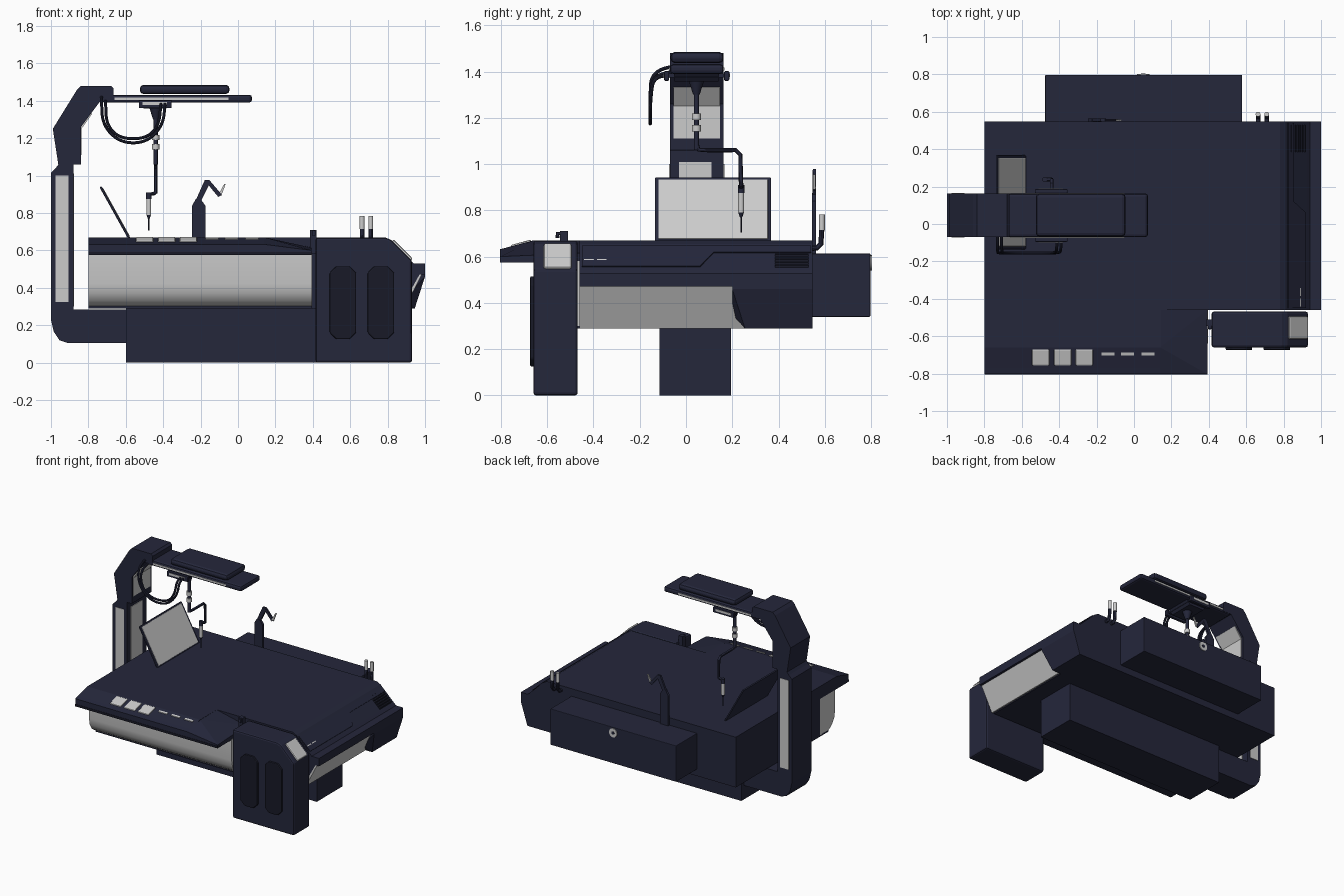
import bpy, bmesh, math
from mathutils import Vector

if "Cube" in bpy.data.objects:
    bpy.data.objects.remove(bpy.data.objects["Cube"])


def material(name, rgb):
    m = bpy.data.materials.new(name)
    m.diffuse_color = (*rgb, 1)
    m.use_nodes = True
    m.node_tree.nodes["Principled BSDF"].inputs["Base Color"].default_value = m.diffuse_color
    return m


NAVY = material("navy", (0.018, 0.02, 0.044))
DARK = material("dark_navy", (0.009, 0.010, 0.02))


def finish(name, bm, mat=NAVY, bevel=0, seg=2, smooth=False):
    bmesh.ops.recalc_face_normals(bm, faces=bm.faces)
    me = bpy.data.meshes.new(name)
    bm.to_mesh(me)
    bm.free()
    ob = bpy.data.objects.new(name, me)
    bpy.context.collection.objects.link(ob)
    if mat:
        me.materials.append(mat)
    if bevel:
        b = ob.modifiers.new("bevel", 'BEVEL')
        b.width, b.segments, b.limit_method = bevel, seg, 'ANGLE'
    if smooth:
        bpy.context.view_layer.objects.active = ob
        ob.select_set(True)
        bpy.ops.object.shade_smooth_by_angle(angle=math.radians(35))
        ob.select_set(False)
    return ob


def prism(name, pts, axis, a, b, mat=NAVY, **kw):
    """Extrude a profile along an axis: x takes (y,z), y takes (x,z)."""
    bm = bmesh.new()
    place = {'x': lambda p, t: (t, p[0], p[1]), 'y': lambda p, t: (p[0], t, p[1])}[axis]
    f = bm.faces.new([bm.verts.new(place(p, a)) for p in pts])
    r = bmesh.ops.extrude_face_region(bm, geom=[f])
    move = Vector((b - a, 0, 0)) if axis == 'x' else Vector((0, b - a, 0))
    bmesh.ops.translate(bm, vec=move, verts=[v for v in r['geom'] if isinstance(v, bmesh.types.BMVert)])
    return finish(name, bm, mat, **kw)


def box(name, x0, x1, y0, y1, z0, z1, mat=NAVY, **kw):
    return prism(name, [(x0, z0), (x1, z0), (x1, z1), (x0, z1)], 'y', y0, y1, mat, **kw)


def hull(name, pts, mat=NAVY, **kw):
    bm = bmesh.new()
    bmesh.ops.convex_hull(bm, input=[bm.verts.new(p) for p in pts])
    return finish(name, bm, mat, **kw)


def rod(name, p, q, r1, r2=None, mat=NAVY, n=20):
    p, q = Vector(p), Vector(q)
    bm = bmesh.new()
    bmesh.ops.create_cone(bm, cap_ends=True, segments=n, radius1=r1,
                          radius2=r1 if r2 is None else r2, depth=(q - p).length)
    bm.transform((q - p).to_track_quat('Z', 'Y').to_matrix().to_4x4())
    bmesh.ops.translate(bm, vec=(p + q) / 2, verts=bm.verts)
    return finish(name, bm, mat, smooth=True)


def tube(name, pts, r, kind='POLY', mat=NAVY):
    cu = bpy.data.curves.new(name, 'CURVE')
    cu.dimensions, cu.bevel_depth, cu.bevel_resolution, cu.use_fill_caps = '3D', r, 3, True
    s = cu.splines.new(kind)
    s.points.add(len(pts) - 1)
    for sp, p in zip(s.points, pts):
        sp.co = (*p, 1)
    if kind == 'NURBS':
        s.use_endpoint_u, s.order_u, s.resolution_u = True, 3, 8
    tmp = bpy.data.objects.new(name + "_path", cu)
    bpy.context.collection.objects.link(tmp)
    me = bpy.data.meshes.new_from_object(tmp.evaluated_get(bpy.context.evaluated_depsgraph_get()))
    bpy.data.objects.remove(tmp)
    bm = bmesh.new()
    bm.from_mesh(me)
    return finish(name, bm, mat, smooth=True)


def slope_z(x):
    """Height of the sloped right edge."""
    return 0.66 - (x - 0.80) * 0.93


# Table body, with sloped right edge and shelf
prism("table_body", [(-.8, .29), (-.8, .67), (.78, .67), (.81, .655), (.925, .545), (.94, .53),
                     (1, .53), (1, .47), (.97, .47), (.87, .29)], 'y', -.46, .547)
prism("end_light_panel", [(.88, .29), (.89, .29), (.985, .475), (.96, .475)], 'y', -.46, .25, None)
hull("end_corner_block", [(x, y, z) for x, z, y0 in ((1, .53, .2), (1, .46, .2), (.945, .29, .255), (.8, .29, .255),
                                                     (.9, .53, .2), (.9, .35, .2)) for y in (y0, .547)])
# Raised stepped panel on the sloped edge
bm = bmesh.new()
outline = [(-.45, .91), (.06, .91), (.12, .845), (.54, .845), (.54, .815), (-.45, .815)]
f = bm.faces.new([bm.verts.new((x, y, slope_z(x) - .01)) for y, x in outline])
r = bmesh.ops.extrude_face_region(bm, geom=[f])
bmesh.ops.translate(bm, vec=(.01, 0, .012), verts=[v for v in r['geom'] if isinstance(v, bmesh.types.BMVert)])
finish("edge_step_panel", bm)
for i in range(7):
    x = .835 + i * .0125
    box("vent_slat", x, x + .006, .385, .53, slope_z(x) - .02, slope_z(x) + .006, DARK)
for y in (-.44, -.385):
    prism("edge_button", [(.885, .57), (.888, .59), (.912, .565), (.91, .55)], 'y', y, y + .042, None)

# Front ledge and the light apron beneath
edge = [(-.803, .575), (-.803, .632), (-.77, .64), (-.66, .67), (-.46, .67), (-.46, .575)]
prism("front_ledge", edge, 'x', -.8, .145)
hull("front_ledge_ramp", [(.14, y, z) for y, z in edge] +
     [(.392, y, z) for y, z in ((-.803, .575), (-.803, .6), (-.46, .615), (-.46, .575))])
box("ledge_trim", -.8, .392, -.805, -.77, .575, .592, DARK)
prism("front_apron", [(-.64, .58), (-.64, .42), (-.63, .37), (-.605, .33), (-.57, .305), (-.54, .3),
                      (-.45, .3), (-.45, .58)], 'x', -.8, .395, None, smooth=True)
box("apron_base_trim", -.8, .395, -.56, -.45, .29, .303)
for x in (-.545, -.427, -.312):
    prism("ledge_button", [(-.757, .638), (-.757, .65), (-.67, .674), (-.67, .66)], 'x', x, x + .092, None, bevel=.006)
for x in (-.175, -.07, .04):
    prism("ledge_dash", [(-.702, .65), (-.702, .664), (-.687, .668), (-.687, .655)], 'x', x, x + .07, None)

# Central foot
box("foot", -.6, .74, -.115, .195, 0, .3)

# Right front pedestal
prism("pedestal", [(.415, 0), (.93, 0), (.93, .545), (.82, .655), (.79, .668), (.415, .668)], 'y', -.66, -.468, bevel=.012)
for x in (.49, .693):
    w, c = .142, .035
    prism("pedestal_pad", [(x + c, .125), (x + w - c, .125), (x + w, .125 + c), (x + w, .515 - c),
                           (x + w - c, .515), (x + c, .515), (x, .515 - c), (x, .125 + c)], 'y', -.674, -.64, DARK, bevel=.006)
prism("pedestal_screen", [(.82, .64), (.83, .66), (.934, .556), (.92, .54)], 'y', -.615, -.495, None, bevel=.008)
tube("pedestal_hook", [(.405, -.53, .6), (.405, -.53, .7), (.405, -.555, .7), (.405, -.555, .68)], .01)
box("hook_plate", .385, .42, -.545, -.51, .58, .71)

# Left column: foot, post and leaning head
Y0, Y1 = -.07, .163
prism("column_post", [(-.6, .105), (-.91, .105), (-.955, .12), (-.985, .165), (-1, .23), (-1, 1.015), (-.975, 1.04),
                      (-.96, 1.06), (-.88, 1.06), (-.88, .285), (-.6, .285)], 'y', Y0, Y1)
prism("column_head", [(-.96, 1.055), (-.99, 1.25), (-.86, 1.46), (-.84, 1.48), (-.68, 1.48), (-.665, 1.465), (-.665, 1.4),
                      (-.735, 1.4), (-.84, 1.26), (-.84, 1.06)], 'y', Y0, Y1)
box("column_light_strips", -.975, -.905, Y0 - .003, Y1 + .003, .325, 1.0, None)
box("column_inner_strip", -.89, -.876, -.03, .11, .3, 1.01, None)
box("head_light_panel", -.85, -.837, -.055, .147, 1.11, 1.255, None)
prism("head_light_slope", [(-.85, 1.25), (-.837, 1.25), (-.78, 1.33), (-.79, 1.34)], 'y', -.055, .147, None)

# Overhead arm
box("overhead_arm", -.73, .075, Y0, Y1, 1.39, 1.432, bevel=.015)
box("arm_rail", -.66, -.05, Y0 - .004, Y1 + .004, 1.405, 1.417, None)
box("arm_top_pad", -.525, -.045, -.067, Y1, 1.436, 1.485, bevel=.02)
prism("carriage", [(-.535, 1.395), (-.505, 1.358), (-.385, 1.358), (-.355, 1.395)], 'y', -.05, .14)
for y in (-.095, .165):
    box("carriage_side", -.53, -.355, y, y + .022, 1.36, 1.402, bevel=.005)
    box("carriage_plate", -.51, -.38, y - .003, y + .025, 1.376, 1.392, None)
box("carriage_bridge", -.52, -.37, -.09, .18, 1.375, 1.392)

# Hanging cables
for d in (0, .022):
    tube("cable", [(-.73 + d, -.06, 1.42 - d), (-.73 + d, -.15, 1.41 - d), (-.725 + d, -.155, 1.27), (-.63, -.155, 1.175 + d),
                   (-.49, -.155, 1.175 + d), (-.4 - d, -.155, 1.27), (-.39 - d, -.14, 1.39), (-.39 - d, -.07, 1.38)],
         .008, 'NURBS')

# Hanging tool arm
TX, TY = -.44, .045
rod("tool_mount", (TX, TY, 1.3), (TX, TY, 1.365), .014, .035)
rod("tool_rod", (TX, TY, 1.06), (TX, TY, 1.36), .011)
for z in (1.14, 1.19):
    rod("tool_collar", (TX, TY, z), (TX, TY, z + .028), .019, mat=None)
tube("tool_elbow", [(TX, TY, 1.09), (TX, .055, 1.062), (TX, .1, 1.06), (TX, .215, 1.06), (TX, .235, 1.04),
                    (TX, .238, .91), (-.45, .238, .903), (-.477, .238, .9), (-.477, .238, .87)], .01)
rod("tool_joint", (-.477, .238, .875), (-.477, .238, .91), .014)
rod("tool_handle", (-.477, .238, .79), (-.477, .238, .885), .013, mat=None)
rod("tool_nose", (-.477, .238, .79), (-.477, .238, .77), .012, .005)
rod("tool_needle", (-.477, .238, .77), (-.477, .238, .705), .003)

# Tilted display
def tilted(name, y0, y1, a, b, off, t, mat):
    p, q = Vector((-.585, .67)), Vector((-.735, .94))
    d, n = q - p, Vector((.874, .485))
    c = [p + d * a + n * off, p + d * b + n * off, p + d * b + n * (off + t), p + d * a + n * (off + t)]
    prism(name, [tuple(v) for v in c], 'y', y0, y1, mat, bevel=.004)

tilted("display_frame", -.135, .368, -.02, 1, -.006, .012, NAVY)
tilted("display_glass", -.12, .354, .01, .965, .0, .009, None)

# Rear drawer with knob
box("rear_drawer", -.475, .578, .54, .797, .34, .613, bevel=.004)
rod("drawer_knob", (.05, .79, .573), (.05, .803, .573), .033, mat=None)
rod("knob_centre", (.05, .79, .573), (.05, .805, .573), .012)

# Jointed flat arm at the back
prism("back_arm_post", [(-.245, .6), (-.175, .6), (-.175, .84), (-.2, .875), (-.225, .875), (-.245, .84)], 'y', .545, .563)
prism("back_arm_upper", [(-.225, .87), (-.178, .975), (-.155, .975), (-.15, .96), (-.2, .86)], 'y', .547, .563)
prism("back_arm_fore", [(-.175, .97), (-.155, .978), (-.088, .9), (-.105, .885)], 'y', .55, .562)
prism("back_arm_tip", [(-.108, .89), (-.09, .89), (-.066, .955), (-.074, .955)], 'y', .55, .56, None)

# Two tipped probes at the back
for x in (.663, .71):
    tube("probe_stem", [(x, .53, .635), (x, .565, .637), (x, .583, .655), (x, .587, .72)], .012)
    rod("probe_tip", (x, .587, .715), (x, .587, .783), .013, mat=None)
